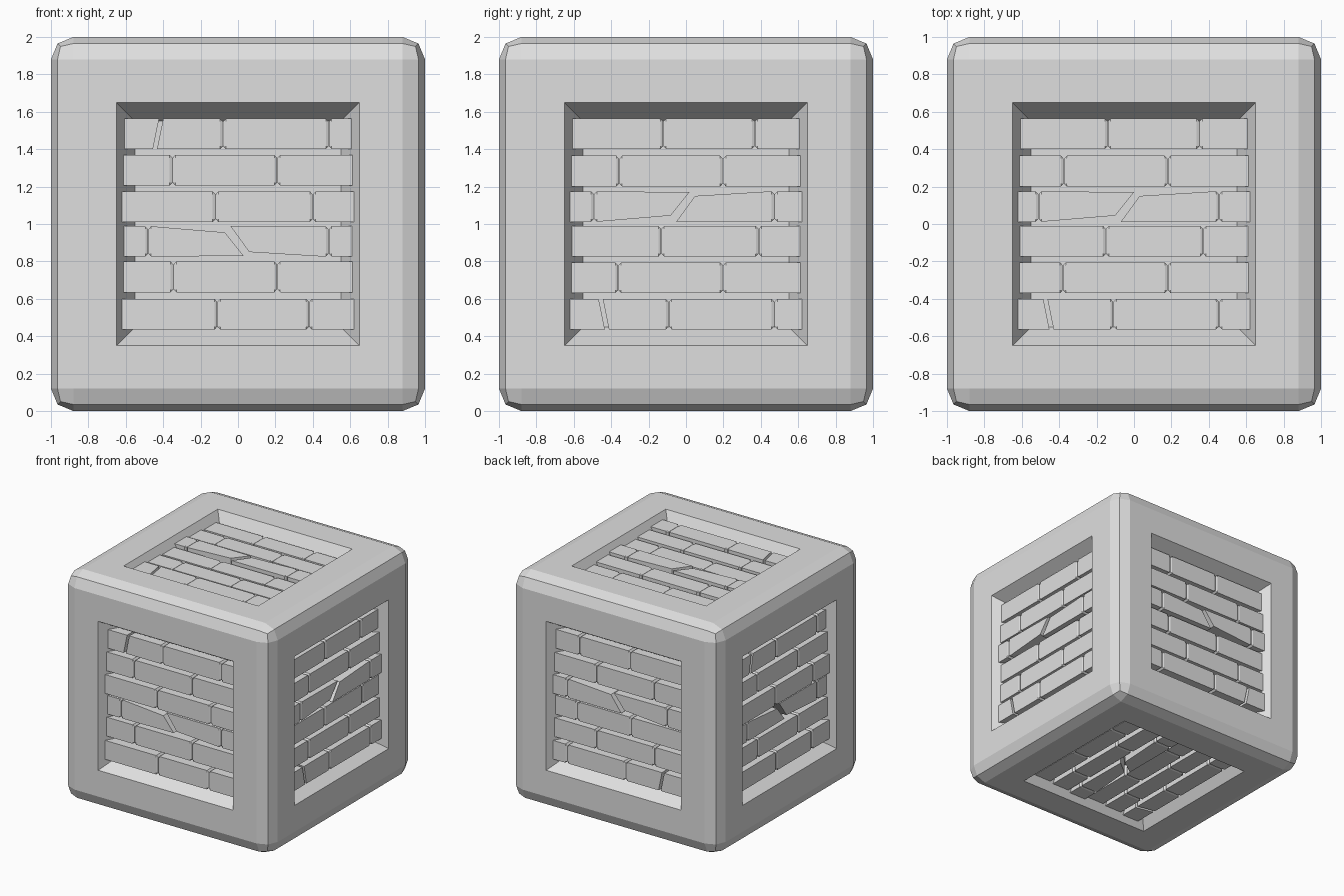
import bpy, bmesh
from mathutils import Vector

if "Cube" in bpy.data.objects:
    bpy.data.objects.remove(bpy.data.objects["Cube"], do_unlink=True)

# One stone grey for everything
GREY = (0.74, 0.74, 0.74, 1)
stone = bpy.data.materials.new("stone_grey")
stone.use_nodes = True
stone.diffuse_color = GREY
stone.node_tree.nodes["Principled BSDF"].inputs["Base Color"].default_value = GREY

RECESS = 0.17      # depth of the panel floor
NOTCH = 0.016      # chamfer of brick corners at a joint


def finish(bm, name):
    bmesh.ops.recalc_face_normals(bm, faces=bm.faces)
    mesh = bpy.data.meshes.new(name)
    bm.to_mesh(mesh)
    bm.free()
    mesh.materials.append(stone)
    bpy.context.collection.objects.link(bpy.data.objects.new(name, mesh))


# Block: bevelled cube with a sloped recess in each side
bm = bmesh.new()
bmesh.ops.create_cube(bm, size=2)
bmesh.ops.translate(bm, verts=bm.verts, vec=(0, 0, 1))
bmesh.ops.bevel(bm, geom=bm.edges[:], offset=0.12, segments=2, profile=0.5, affect='EDGES')
bm.normal_update()
sides = [f for f in bm.faces if f.calc_area() > 1]
bmesh.ops.inset_individual(bm, faces=sides, thickness=0.23, depth=0, use_even_offset=True)
bmesh.ops.inset_individual(bm, faces=sides, thickness=0.1, depth=-RECESS, use_even_offset=True)
finish(bm, "block")

# Rows: bottom, top, breaks. A number is a plain joint; a pair of edges is a crack.
chip = (((-0.455, 0.4), (-0.422, 0.563)), ((-0.433, 0.4), (-0.4, 0.563)))
crack = (((0.03, -0.17), (-0.07, -0.045)), ((0.06, -0.15), (-0.04, -0.012)))
ROWS = [
    (0.40, 0.563, [chip, -0.08, 0.485]),
    (0.205, 0.37, [-0.35, 0.21]),
    (0.01, 0.175, [-0.12, 0.4]),
    (-0.175, -0.012, [-0.48, crack, 0.485]),
    (-0.365, -0.2, [-0.345, 0.21]),
    (-0.565, -0.4, [-0.11, 0.38]),
]
SINK = [0.072, 0.063, 0.05, 0.07, 0.063, 0.05]   # depth of brick fronts


def brick_end(brk, side, low, high):
    """Points (u, v, shift of front edge), bottom to top; side +1 is a left end."""
    if brk is None:
        return [(-side * 0.66, low, 0), (-side * 0.66, high, 0)]
    if isinstance(brk, tuple):
        return [(u, v, 0) for u, v in brk[0 if side < 0 else 1]]
    near, far, slope = brk + side * 0.001, brk + side * NOTCH, side * 0.014
    return [(far, low, 0), (near, low + NOTCH, slope),
            (near, high - NOTCH, slope), (far, high, 0)]


def add_brick(bm, outline, sink, place):
    """Prism with a shallow shoulder at its joints."""
    levels = [(RECESS + 0.005, 0), (sink + 0.006, 0), (sink, 1)]
    rings = [[bm.verts.new(place(u + du * k, v, depth)) for u, v, du in outline]
             for depth, k in levels]
    for lower, upper in zip(rings, rings[1:]):
        for i in range(len(lower)):
            j = (i + 1) % len(lower)
            bm.faces.new((lower[i], lower[j], upper[j], upper[i]))
    bm.faces.new(rings[-1])
    bm.faces.new(rings[0][::-1])


def brick_panel(name, right, up, flip_u, flip_v, slide=0):
    out = right.cross(up)

    def place(u, v, depth):
        return (Vector((0, 0, 1)) + right * (u * flip_u + slide) + up * v * flip_v
                + out * (1 - depth))

    bm = bmesh.new()
    for (low, high, breaks), sink in zip(ROWS, SINK[::flip_v]):
        marks = [None] + breaks + [None]
        for a, b in zip(marks, marks[1:]):
            outline = brick_end(a, 1, low, high)[::-1] + brick_end(b, -1, low, high)
            add_brick(bm, outline, sink, place)
    finish(bm, name)


# Brick panels on all six sides
X, Y, Z = Vector((1, 0, 0)), Vector((0, 1, 0)), Vector((0, 0, 1))
brick_panel("front_bricks", X, Z, 1, 1)
brick_panel("left_bricks", Y, Z, 1, -1, -0.012)
brick_panel("back_bricks", -X, Z, -1, -1)
brick_panel("right_bricks", -Y, Z, 1, 1)
brick_panel("top_bricks", X, Y, 1, -1, -0.03)
brick_panel("bottom_bricks", Y, X, 1, -1)
